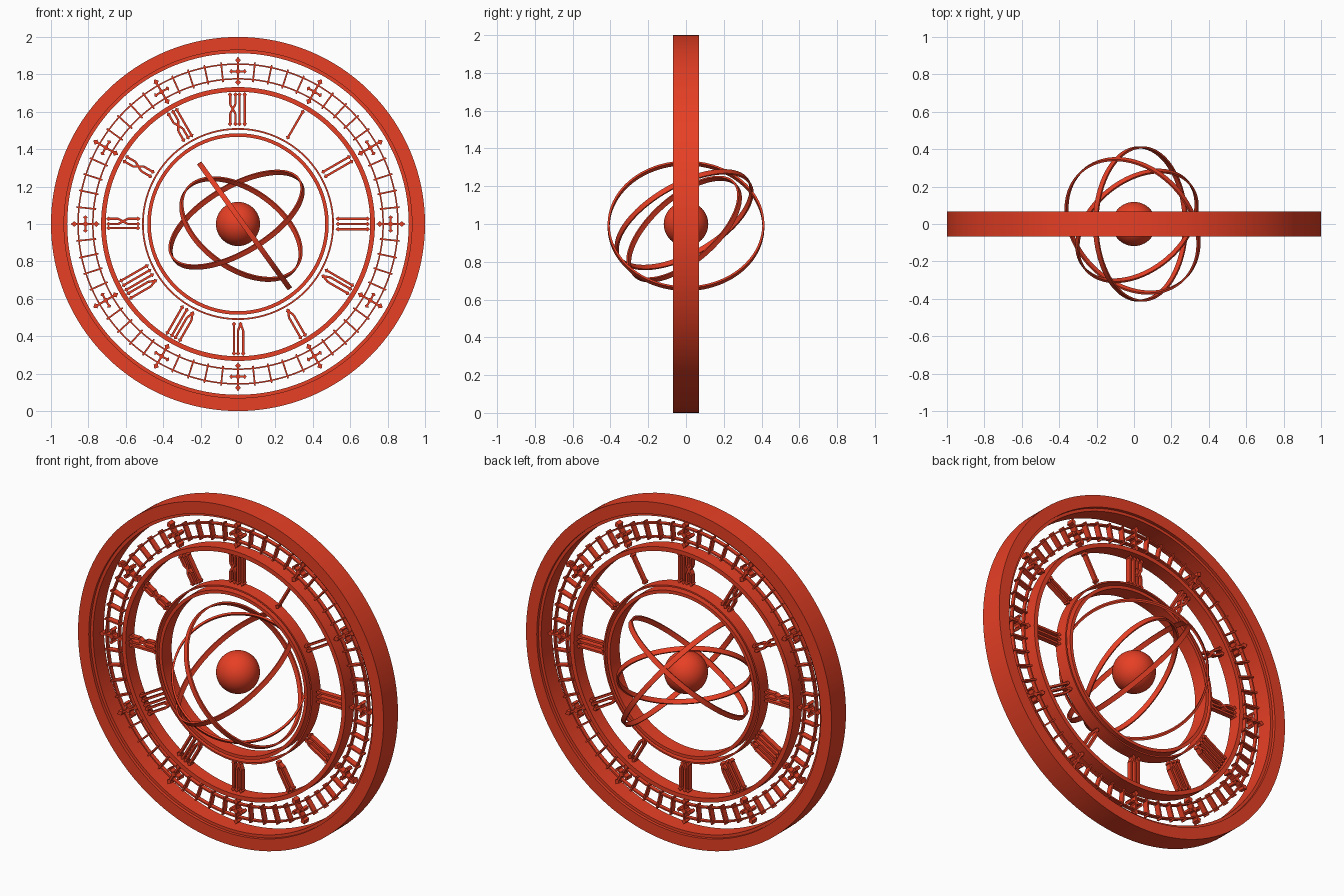
import bpy, bmesh, math
from mathutils import Vector

if "Cube" in bpy.data.objects:
    bpy.data.objects.remove(bpy.data.objects["Cube"])

red = bpy.data.materials.new("red_metal")
red.diffuse_color = (0.8, 0.05, 0.018, 1)
red.use_nodes = True
red.node_tree.nodes["Principled BSDF"].inputs["Base Color"].default_value = red.diffuse_color


def finish(bm, name, loc=(0, 0, 1)):
    bmesh.ops.recalc_face_normals(bm, faces=bm.faces)
    me = bpy.data.meshes.new(name)
    bm.to_mesh(me)
    bm.free()
    me.materials.append(red)
    ob = bpy.data.objects.new(name, me)
    bpy.context.collection.objects.link(ob)
    ob.location = loc
    bpy.ops.object.select_all(action='DESELECT')
    ob.select_set(True)
    bpy.context.view_layer.objects.active = ob
    bpy.ops.object.shade_smooth_by_angle(angle=math.radians(35))
    return ob


def ring(name, profile, loc=(0, 0, 1), segs=128):
    """Closed (radius, y) profile turned around the y axis."""
    bm = bmesh.new()
    loops = []
    for i in range(segs):
        a = math.tau * i / segs
        loops.append([bm.verts.new((r * math.sin(a), y, r * math.cos(a))) for r, y in profile])
    n = len(profile)
    for i in range(segs):
        p, q = loops[i], loops[(i + 1) % segs]
        for j in range(n):
            k = (j + 1) % n
            bm.faces.new((p[j], p[k], q[k], q[j]))
    return finish(bm, name, loc)


def band(r0, r1, d):
    return [(r0, -d), (r1, -d), (r1, d), (r0, d)]


def prism(bm, pts, d, ang):
    """Flat outline in (sideways, radial) dial coordinates, thickened along y."""
    c, s = math.cos(ang), math.sin(ang)
    f, b = [[bm.verts.new((r * s + t * c, y, r * c - t * s)) for t, r in pts] for y in (-d, d)]
    bm.faces.new(f)
    bm.faces.new(b[::-1])
    for i in range(len(pts)):
        j = (i + 1) % len(pts)
        bm.faces.new((f[i], f[j], b[j], b[i]))


def stroke(bm, pts, w, d, ang):
    for p, q in zip(pts, pts[1:]):
        p, q = Vector(p), Vector(q)
        u = (q - p).normalized()
        n = Vector((-u.y, u.x)) * w / 2
        prism(bm, [p - n, q - n, q + n, p + n], d, ang)


def diamond(bm, t, r, w, h, d, ang):
    prism(bm, [(t - w, r), (t, r - h), (t + w, r), (t, r + h)], d, ang)


# Outer rim with a recessed inner lip, and the dial bands
ring("outer_rim", [(0.93, -0.0675), (1, -0.0675), (1, 0.0675), (0.93, 0.0675),
                   (0.93, 0.05), (0.913, 0.05), (0.913, -0.05), (0.93, -0.05)])
ring("middle_band", band(0.707, 0.732, 0.04))
ring("inner_band", band(0.466, 0.485, 0.045))
ring("inner_band_edge", band(0.504, 0.513, 0.04))
ring("minute_track_outer", band(0.851, 0.859, 0.012))
ring("minute_track_inner", band(0.772, 0.780, 0.012))

# Minute ticks
bm = bmesh.new()
for i in range(60):
    if i % 5:
        stroke(bm, [(0, 0.762), (0, 0.868)], 0.009, 0.018, math.tau * i / 60)
finish(bm, "minute_ticks")

# Pointed cross ornaments at each hour
bm = bmesh.new()
for i in range(12):
    a = math.tau * i / 12
    stroke(bm, [(0, 0.75), (0, 0.885)], 0.011, 0.02, a)
    stroke(bm, [(-0.038, 0.816), (0.038, 0.816)], 0.011, 0.019, a)
    diamond(bm, 0, 0.816, 0.017, 0.017, 0.022, a)
    for r in (0.758, 0.876):
        diamond(bm, 0, r, 0.015, 0.018, 0.021, a)
    for t in (-0.036, 0.036):
        diamond(bm, t, 0.816, 0.010, 0.013, 0.021, a)
finish(bm, "hour_ornaments")

# Hour marks: straight bars, closed points and crossed bars
LO, HI = 0.535, 0.692
SHAPES = {
    1: (0.028, [[(0, LO), (0, HI)]]),
    5: (0.044, [[(-0.014, HI), (-0.014, 0.57), (0, LO)], [(0.014, HI), (0.014, 0.57), (0, LO)]]),
    10: (0.044, [[(s * 0.014, HI), (s * 0.014, 0.64), (-s * 0.014, 0.59), (-s * 0.014, LO)]
                 for s in (-1, 1)]),
}
HOURS = [(10, 1, 1), (1,), (1, 1), (1, 1, 1), (1, 5), (5,), (5, 1), (5, 1, 1),
         (5, 1, 1, 1), (1, 10), (10,), (10, 1)]
bm = bmesh.new()
for h, marks in enumerate(HOURS):
    a = math.tau * h / 12
    x = -sum(SHAPES[m][0] for m in marks) / 2
    for m in marks:
        adv, paths = SHAPES[m]
        for path in paths:
            pts = [(x + adv / 2 + t, r) for t, r in path]
            stroke(bm, pts, 0.012, 0.015, a)
            for t, r in (pts[0], pts[-1]):
                diamond(bm, t, r, 0.012, 0.013, 0.016, a)
        x += adv
finish(bm, "hour_marks")

# Central ball
bm = bmesh.new()
bmesh.ops.create_uvsphere(bm, u_segments=48, v_segments=24, radius=0.118)
finish(bm, "central_ball")

# Three tilted orbit rings around the ball
ORBITS = [((0.811, 0, 0.585), 0.415, (0.035, 0, 0.99)),
          ((-0.46, -0.44, 0.77), 0.403, (-0.008, -0.01, 1.023)),
          ((0.468, -0.582, 0.667), 0.366, (0.016, -0.01, 0.973))]
for i, (normal, r, loc) in enumerate(ORBITS):
    ob = ring(f"orbit_ring_{i + 1}", band(r - 0.011, r, 0.014), loc, 96)
    ob.rotation_mode = 'QUATERNION'
    ob.rotation_quaternion = Vector((0, 1, 0)).rotation_difference(Vector(normal))
